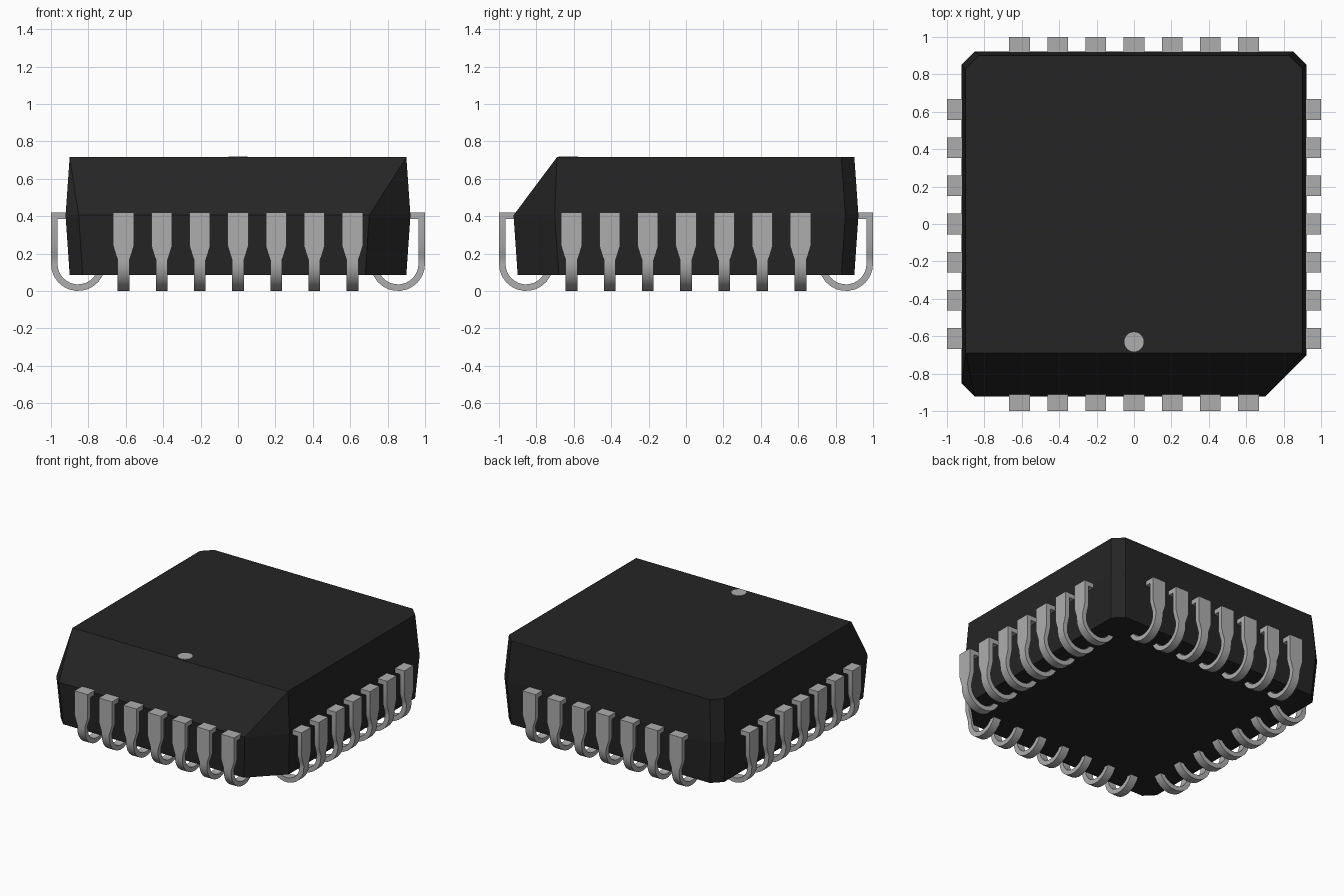
import bpy
import bmesh
import math

cube = bpy.data.objects.get("Cube")
if cube:
    bpy.data.objects.remove(cube, do_unlink=True)


def make_material(name, value):
    mat = bpy.data.materials.new(name)
    mat.use_nodes = True
    colour = (value, value, value, 1.0)
    mat.diffuse_color = colour
    mat.node_tree.nodes["Principled BSDF"].inputs["Base Color"].default_value = colour
    return mat


BLACK = make_material("black plastic", 0.018)
GREY = make_material("grey metal", 0.42)


def add_object(name, mesh, mat=None):
    if mat:
        mesh.materials.append(mat)
    obj = bpy.data.objects.new(name, mesh)
    bpy.context.collection.objects.link(obj)
    return obj


def finish(bm, name, mat):
    bmesh.ops.recalc_face_normals(bm, faces=bm.faces[:])
    mesh = bpy.data.meshes.new(name)
    bm.to_mesh(mesh)
    bm.free()
    return add_object(name, mesh, mat)


# Package body: drafted block, three small corner cuts, one large one
# and a sloping upper front face
def outline(half, z):
    s, big = half - 0.07, half - 0.22
    return [(-s, -half, z), (big, -half, z), (half, -big, z), (half, s, z),
            (s, half, z), (-s, half, z), (-half, s, z), (-half, -s, z)]


TOP = 0.715
points = outline(0.90, 0.085) + outline(0.922, 0.405)
points += outline(0.90, TOP)[3:7] + [(-0.90, -0.69, TOP), (0.90, -0.69, TOP)]
bm = bmesh.new()
for p in points:
    bm.verts.new(p)
bmesh.ops.convex_hull(bm, input=bm.verts[:])
bmesh.ops.dissolve_limit(bm, angle_limit=math.radians(0.5),
                         verts=bm.verts[:], edges=bm.edges[:])
finish(bm, "body", BLACK)

# Round marker on the top face
bm = bmesh.new()
bmesh.ops.create_cone(bm, cap_ends=True, segments=24, radius1=0.052,
                      radius2=0.052, depth=0.008)
marker = finish(bm, "index_dot", GREY)
marker.location = (0, -0.63, TOP)

# J-shaped pin: sections of (outer point, inner point, half width)
WIDE, NARROW = 0.055, 0.031
sections = [((0.84, 0.42), (0.84, 0.385), WIDE),
            ((1.0, 0.42), (0.965, 0.385), WIDE)]
for z, w in [(0.24, WIDE), (0.20, 0.043), (0.165, NARROW)]:
    sections.append(((1.0, z), (0.965, z), w))
for i in range(13):
    a = -math.radians(i * 14)
    c, s = math.cos(a), math.sin(a)
    sections.append(((0.855 + 0.145 * c, 0.145 + 0.145 * s),
                     (0.855 + 0.11 * c, 0.145 + 0.11 * s), NARROW))

bm = bmesh.new()
rings = []
for outer, inner, w in sections:
    corners = [(-w, outer), (w, outer), (w, inner), (-w, inner)]
    rings.append([bm.verts.new((x, -r, z)) for x, (r, z) in corners])
for a, b in zip(rings, rings[1:]):
    for k in range(4):
        n = (k + 1) % 4
        bm.faces.new((a[k], a[n], b[n], b[k]))
bm.faces.new(rings[0])
bm.faces.new(rings[-1])
first = finish(bm, "front_pin_1", GREY)
bpy.ops.object.select_all(action="DESELECT")
first.select_set(True)
bpy.context.view_layer.objects.active = first
bpy.ops.object.shade_smooth_by_angle(angle=math.radians(30))

# Seven pins along each of the four sides, sharing one mesh
for side, label in enumerate(["front", "left", "back", "right"]):
    turn = side * math.pi / 2
    for i in range(7):
        offset = (i - 3) * 0.204
        if side == 0 and i == 0:
            pin = first
        else:
            pin = add_object(f"{label}_pin_{i + 1}", first.data)
        pin.location = (offset * math.cos(turn), offset * math.sin(turn), 0)
        pin.rotation_euler = (0, 0, turn)
